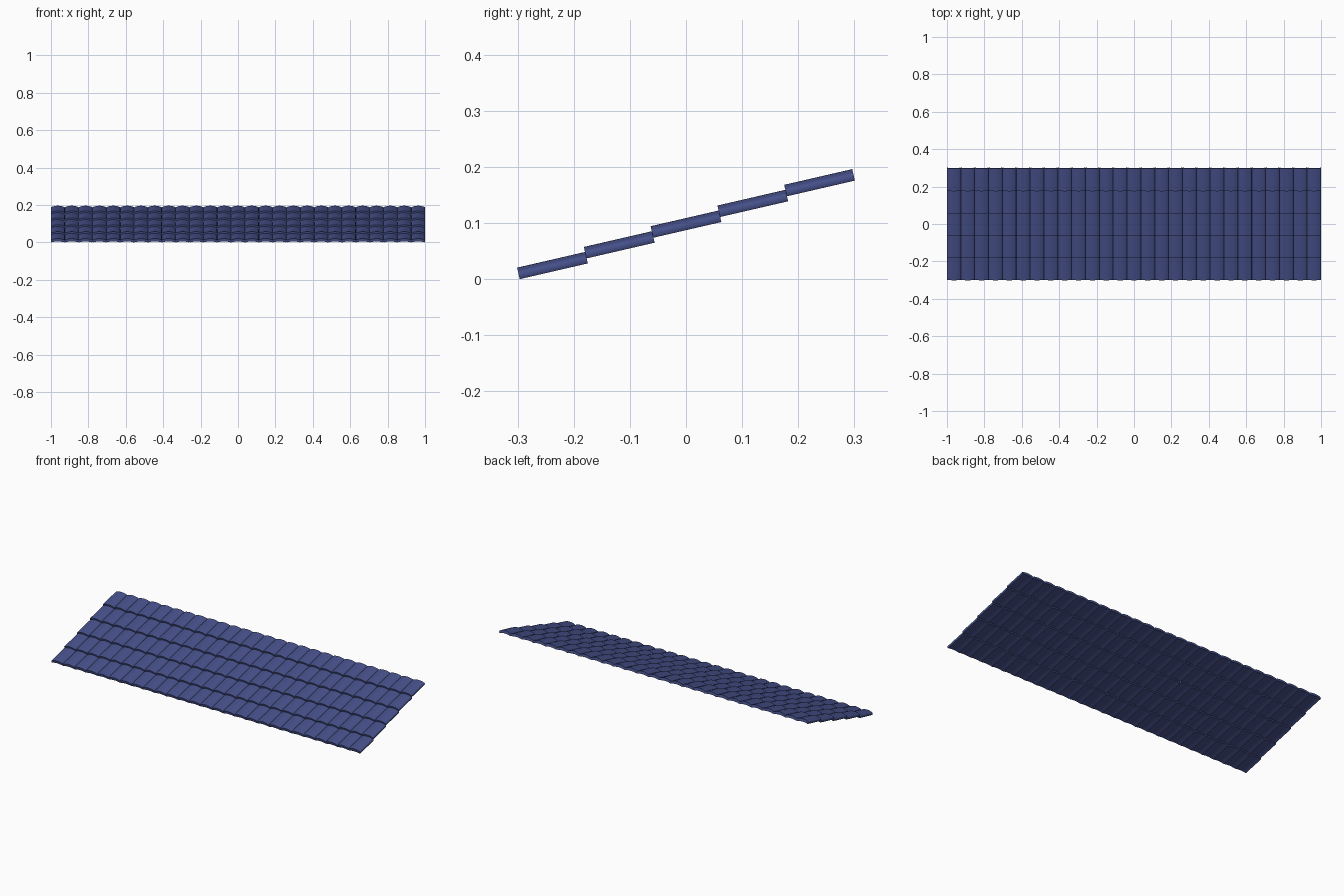
import bpy
import bmesh
import math

cube = bpy.data.objects.get("Cube")
if cube:
    bpy.data.objects.remove(cube, do_unlink=True)

COLUMNS, ROWS = 27, 5
WIDTH = 2 / COLUMNS
LENGTH = 0.1245
TILT = math.radians(13)
STEP_Y, STEP_Z = 0.119, 0.0369
MID_Z = 0.0983
HALF_THICK = 0.0105
ARC_STEPS = 10

# Slate blue glaze
glaze = bpy.data.materials.new("slate_blue")
glaze.use_nodes = True
blue = (0.06, 0.08, 0.25, 1)
glaze.diffuse_color = blue
glaze.node_tree.nodes["Principled BSDF"].inputs["Base Color"].default_value = blue


def arc(half_width, edge_z, crown_z):
    """Shallow arch from left to right."""
    points = []
    for i in range(ARC_STEPS + 1):
        t = 2 * i / ARC_STEPS - 1
        points.append((t * half_width, crown_z + (edge_z - crown_z) * t * t))
    return points


def tile_mesh():
    """Arched tile with softened long edges, extruded along its length."""
    inset = WIDTH / 2 - 0.002
    lower = arc(inset, -HALF_THICK, -HALF_THICK + 0.005)
    upper = arc(inset, 0.003, HALF_THICK)
    sides = [(WIDTH / 2, -0.007), (WIDTH / 2, 0.0)]
    outline = lower + sides + upper[::-1] + [(-x, z) for x, z in sides[::-1]]
    bm = bmesh.new()
    face = bm.faces.new([bm.verts.new((x, -LENGTH / 2, z)) for x, z in outline])
    grown = bmesh.ops.extrude_face_region(bm, geom=[face])
    verts = [v for v in grown["geom"] if isinstance(v, bmesh.types.BMVert)]
    bmesh.ops.translate(bm, verts=verts, vec=(0, LENGTH, 0))
    bmesh.ops.recalc_face_normals(bm, faces=bm.faces)
    mesh = bpy.data.meshes.new("roof_tile")
    bm.to_mesh(mesh)
    bm.free()
    mesh.materials.append(glaze)
    mesh.shade_smooth()
    mesh.set_sharp_from_angle(angle=math.radians(60))
    return mesh


# Stepped courses of tiles climbing towards the back
tile = tile_mesh()
for row in range(ROWS):
    k = row - (ROWS - 1) / 2
    course = bpy.data.objects.new(f"tile_course_{row + 1}", tile)
    bpy.context.collection.objects.link(course)
    course.location = (-1 + WIDTH / 2, k * STEP_Y, MID_Z + k * STEP_Z)
    course.rotation_euler.x = TILT
    array = course.modifiers.new("repeat_across", "ARRAY")
    array.count = COLUMNS
    array.use_relative_offset = False
    array.use_constant_offset = True
    array.constant_offset_displace = (WIDTH, 0, 0)
